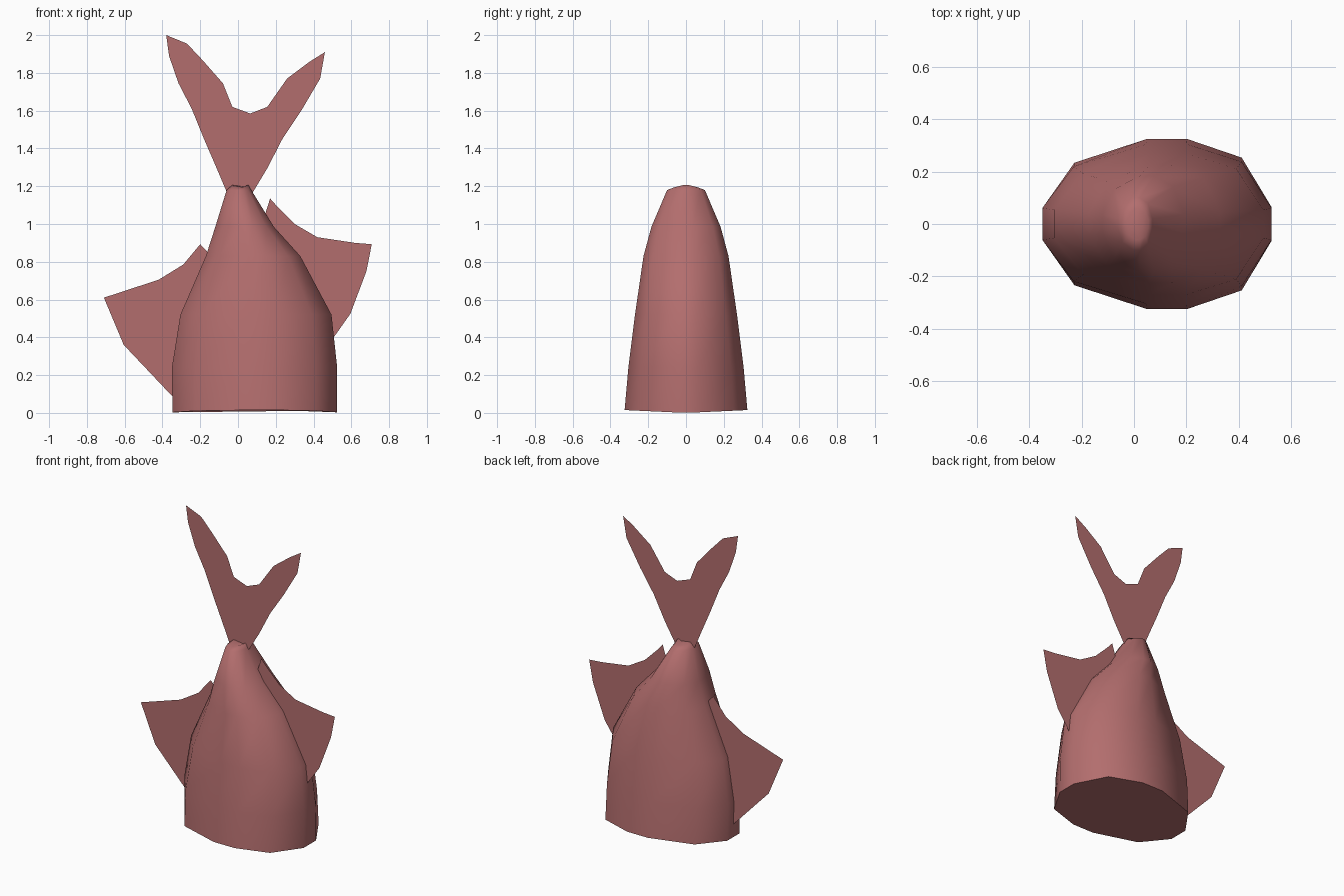
import bpy
import bmesh

cube = bpy.data.objects.get("Cube")
if cube:
    bpy.data.objects.remove(cube, do_unlink=True)

# Single dusty rose colour
rose = bpy.data.materials.new("dusty_rose")
rose.use_nodes = True
colour = (0.45, 0.155, 0.155, 1)
rose.diffuse_color = colour
rose.node_tree.nodes["Principled BSDF"].inputs["Base Color"].default_value = colour


def finish(name, bm):
    mesh = bpy.data.meshes.new(name)
    bm.to_mesh(mesh)
    bm.free()
    mesh.materials.append(rose)
    obj = bpy.data.objects.new(name, mesh)
    bpy.context.collection.objects.link(obj)
    return obj


def fin(name, outline):
    """Flat sheet in the plane y = 0."""
    bm = bmesh.new()
    face = bm.faces.new([bm.verts.new((x, 0, z)) for x, z in outline])
    bmesh.ops.triangulate(bm, faces=[face])
    return finish(name, bm)


# Body: a twelve-sided cross-section lofted upwards
half = [(0, .2), (.137, .72), (.455, 1), (.63, 1), (.87, .78), (1, .2)]
section = [(u, -v) for u, v in half] + [(u, v) for u, v in reversed(half)]
# height, x min, x max, half depth, lift of the outer depth edge
rings = [(0, -.347, .525, .325, .015), (.24, -.35, .525, .305, 0),
         (.52, -.305, .495, .27, 0), (.83, -.17, .33, .225, 0),
         (.985, -.12, .19, .183, 0), (1.18, -.06, .07, .1, 0),
         (1.21, -.03, .055, .06, -.015)]
bm = bmesh.new()
loops = []
for z, lo, hi, depth, lift in rings:
    loops.append([bm.verts.new((lo + (hi - lo) * u, depth * v, z + lift * abs(v)))
                  for u, v in section])
count = len(section)
for low, high in zip(loops, loops[1:]):
    for i in range(count):
        j = (i + 1) % count
        bm.faces.new((low[i], low[j], high[j], high[i]))
bm.faces.new(list(reversed(loops[0])))
bm.faces.new(loops[-1])
bmesh.ops.recalc_face_normals(bm, faces=bm.faces[:])
for face in bm.faces:
    face.smooth = True
for i in range(count):
    bm.edges.get((loops[0][i], loops[0][(i + 1) % count])).smooth = False
finish("body", bm)

# Forked tail fin above the body
fin("tail_fin", [
    (-.38, 2), (-.27, 1.955), (-.19, 1.87), (-.08, 1.745), (-.03, 1.62),
    (.065, 1.585), (.155, 1.62), (.26, 1.77), (.38, 1.86), (.46, 1.91),
    (.435, 1.77), (.335, 1.6), (.235, 1.45), (.155, 1.295), (.08, 1.17),
    (.04, 1.13), (-.03, 1.13), (-.06, 1.17), (-.115, 1.3), (-.18, 1.45),
    (-.245, 1.61), (-.315, 1.745), (-.365, 1.89)])

# Side fins, rooted inside the body
fin("left_fin", [
    (.17, 1.135), (.21, 1.09), (.3, 1), (.42, .93), (.62, .9), (.708, .893),
    (.68, .75), (.595, .525), (.5, .39), (.45, .45), (.4, .6), (.27, .85),
    (.14, 1.04)])
fin("right_fin", [
    (-.71, .61), (-.42, .705), (-.29, .785), (-.2, .893), (-.16, .85),
    (-.12, .8), (-.25, .5), (-.32, .08), (-.345, .085), (-.605, .36)])
